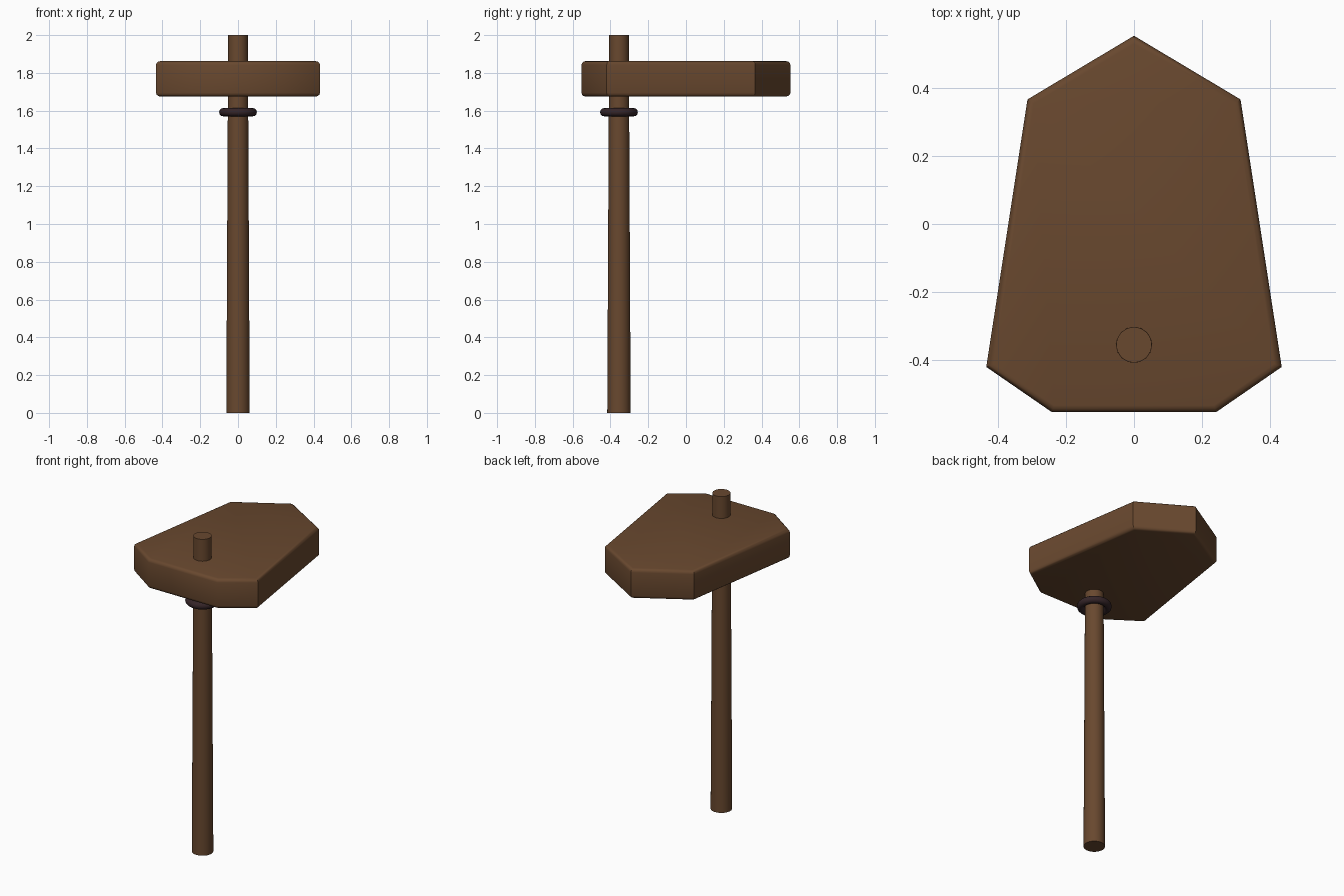
import bpy, bmesh, math

cube = bpy.data.objects.get("Cube")
if cube:
    bpy.data.objects.remove(cube, do_unlink=True)

HANDLE_Y = -0.355


def material(name, color):
    mat = bpy.data.materials.new(name)
    mat.use_nodes = True
    mat.diffuse_color = color
    mat.node_tree.nodes["Principled BSDF"].inputs["Base Color"].default_value = color
    return mat


def finish(obj, name, mat):
    obj.name = name
    obj.data.materials.append(mat)
    bpy.ops.object.select_all(action="DESELECT")
    obj.select_set(True)
    bpy.context.view_layer.objects.active = obj
    bpy.ops.object.shade_smooth_by_angle(angle=math.radians(35))


wood = material("brown wood", (0.14, 0.065, 0.028, 1))
dark = material("dark binding", (0.035, 0.018, 0.021, 1))

# Mallet head: mirrored outline, extruded, with rounded top and bottom rims
half = [(0.313, 0.366), (0.434, -0.42), (0.241, -0.553)]
outline = [(0, 0.553)] + half + [(-x, y) for x, y in reversed(half)]
bottom, top = 1.675, 1.862
bm = bmesh.new()
base = bm.faces.new([bm.verts.new((x, y, bottom)) for x, y in outline])
extruded = bmesh.ops.extrude_face_region(bm, geom=[base], use_keep_orig=True)
raised = [v for v in extruded["geom"] if isinstance(v, bmesh.types.BMVert)]
bmesh.ops.translate(bm, verts=raised, vec=(0, 0, top - bottom))
bmesh.ops.recalc_face_normals(bm, faces=bm.faces)
rims = [e for e in bm.edges if abs(e.verts[0].co.z - e.verts[1].co.z) < 0.01]
bmesh.ops.bevel(bm, geom=rims, offset=0.02, segments=3, profile=0.5, affect="EDGES")
mesh = bpy.data.meshes.new("mallet_head")
bm.to_mesh(mesh)
bm.free()
head = bpy.data.objects.new("mallet_head", mesh)
bpy.context.collection.objects.link(head)
finish(head, "mallet_head", wood)

# Tapered handle running through the head
bpy.ops.mesh.primitive_cone_add(vertices=32, radius1=0.062, radius2=0.052,
                                depth=2, location=(0, HANDLE_Y, 1))
finish(bpy.context.object, "handle", wood)

# Binding ring below the head
bpy.ops.mesh.primitive_torus_add(major_segments=32, minor_segments=12,
                                 major_radius=0.078, minor_radius=0.022,
                                 location=(0, HANDLE_Y, 1.592))
finish(bpy.context.object, "binding_ring", dark)
